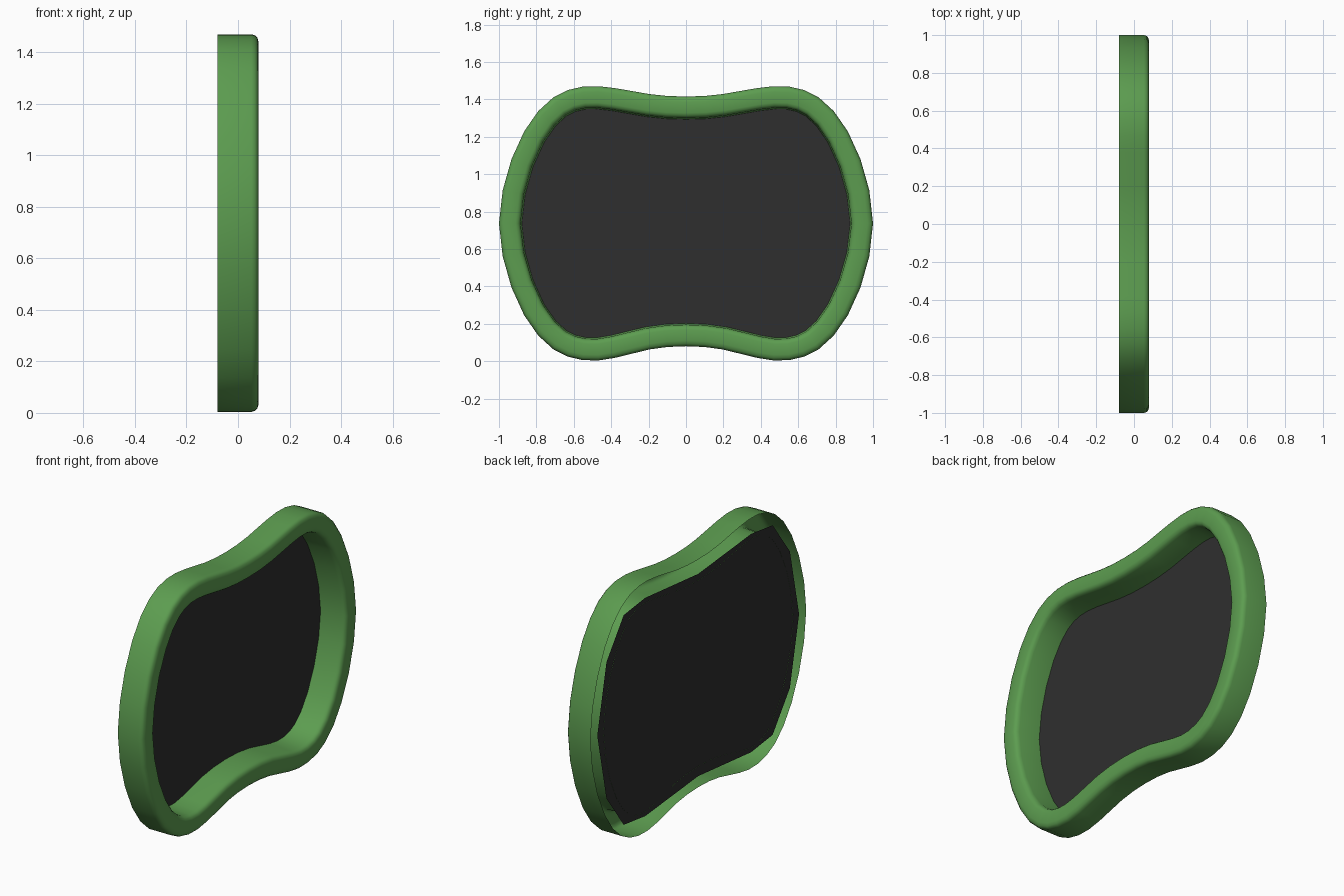
import bpy
from mathutils import Vector

if "Cube" in bpy.data.objects:
    bpy.data.objects.remove(bpy.data.objects["Cube"])

MID = 0.737


def material(name, rgb):
    m = bpy.data.materials.new(name)
    m.diffuse_color = (*rgb, 1)
    m.use_nodes = True
    m.node_tree.nodes["Principled BSDF"].inputs["Base Color"].default_value = m.diffuse_color
    return m


def add_object(name, verts, faces, mat):
    me = bpy.data.meshes.new(name)
    me.from_pydata(verts, [], faces)
    me.materials.append(mat)
    ob = bpy.data.objects.new(name, me)
    bpy.context.collection.objects.link(ob)
    return ob


def mirror_loop(half):
    """Right half (bottom centre to top centre) -> full anticlockwise loop."""
    return half + [(-y, z) for y, z in reversed(half[1:-1])]


green = material("leaf green", (0.108, 0.335, 0.08))
dark = material("charcoal", (0.028, 0.028, 0.028))

# Outer outline of the frame, seen from +x (y, z)
outline = [Vector(p) for p in mirror_loop([
    (0, 0.08), (0.1, 0.076), (0.195, 0.063), (0.38, 0.018), (0.468, 0.004),
    (0.553, 0.006), (0.634, 0.025), (0.71, 0.064), (0.79, 0.137),
    (0.865, 0.245), (0.933, 0.394), (0.98, 0.56),
    (1.0, MID),
    (0.98, 0.914), (0.933, 1.08), (0.865, 1.229), (0.79, 1.337),
    (0.71, 1.41), (0.634, 1.449), (0.553, 1.468), (0.468, 1.47),
    (0.38, 1.46), (0.195, 1.428), (0.1, 1.418), (0, 1.415)])]

# Frame cross-section: (x, inward offset); open at the back
section = [(-0.08, 0), (0.052, 0), (0.066, 0.004), (0.075, 0.013),
           (0.08, 0.03), (0.08, 0.088), (0.075, 0.102), (0.066, 0.11),
           (0.052, 0.115), (-0.08, 0.122)]
n, m = len(outline), len(section)
verts, faces = [], []
for i, p in enumerate(outline):
    t = (outline[(i + 1) % n] - outline[i - 1]).normalized()
    inward = Vector((-t.y, t.x))
    for x, d in section:
        q = p + inward * d
        verts.append((x, q.x, q.y))
for i in range(n):
    k = (i + 1) % n
    for j in range(m - 1):
        faces.append((i * m + j, k * m + j, k * m + j + 1, i * m + j + 1))
frame = add_object("frame", verts, faces, green)
frame.data.polygons.foreach_set("use_smooth", [True] * len(frame.data.polygons))

# Low-poly flat panel closing the back
quarter = [(0, 0.593), (0.49, 0.64), (0.69, 0.615), (0.85, 0.40)]
half = [(y, MID - h) for y, h in quarter] + [(0.935, MID)] + \
       [(y, MID + h) for y, h in reversed(quarter)]
loop = mirror_loop(half)
add_object("panel", [(-0.079, y, z) for y, z in loop],
           [tuple(range(len(loop)))], dark)
